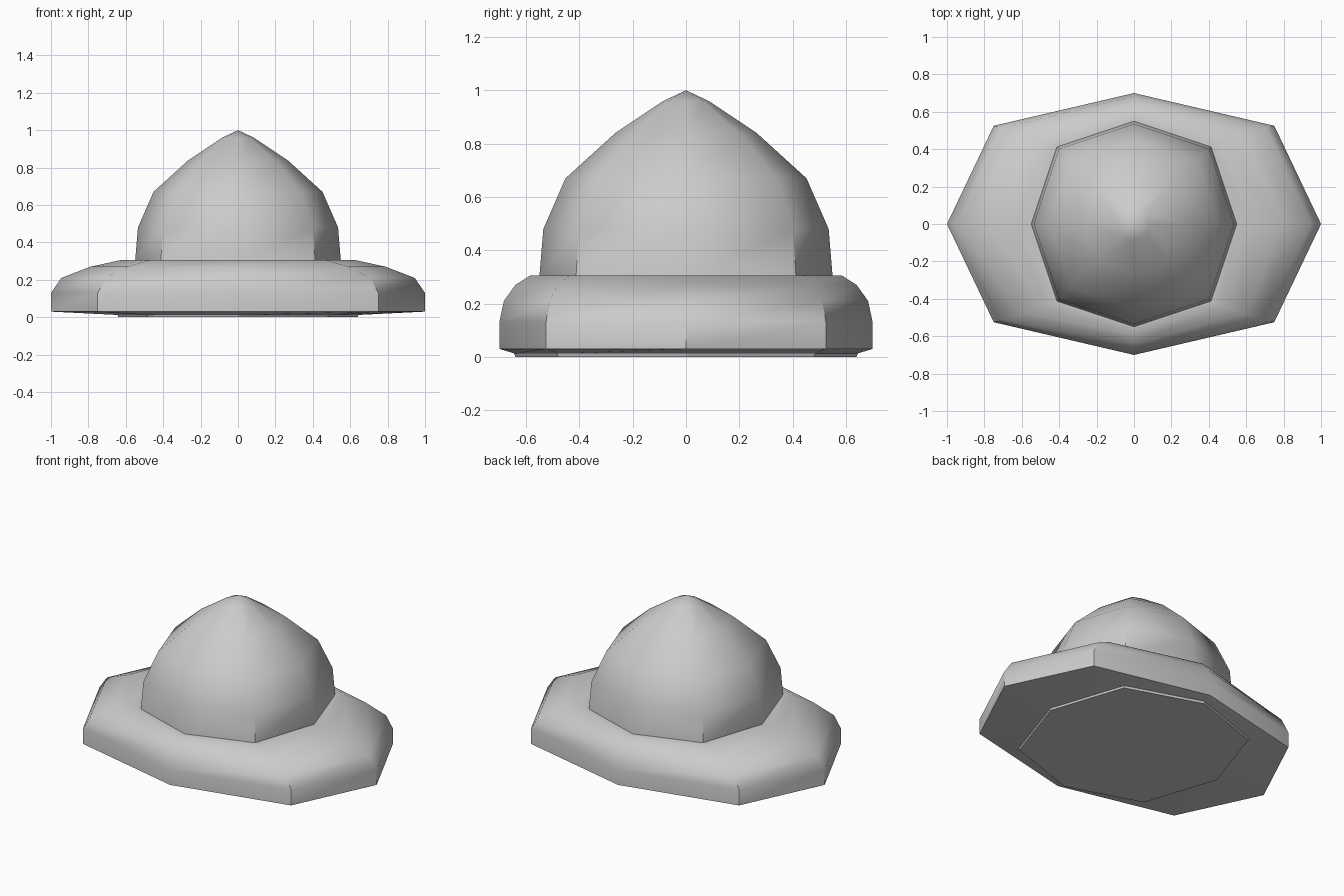
import bpy, bmesh

if "Cube" in bpy.data.objects:
    bpy.data.objects.remove(bpy.data.objects["Cube"])

# Eight compass directions; diagonals sit slightly outside a true circle
DIRS = [(1, 0), (.75, .75), (0, 1), (-.75, .75), (-1, 0), (-.75, -.75), (0, -1), (.75, -.75)]


def stack(name, rings, angle):
    """Skin a stack of eight-sided rings given as (x radius, y radius, z)."""
    bm = bmesh.new()
    loops = []
    for rx, ry, z in rings:
        if rx == 0:
            loops.append([bm.verts.new((0, 0, z))])
        else:
            loops.append([bm.verts.new((rx * x, ry * y, z)) for x, y in DIRS])
    for a, b in zip(loops, loops[1:]):
        for i in range(8):
            j = (i + 1) % 8
            if len(a) == 1:
                bm.faces.new((a[0], b[j], b[i]))
            elif len(b) == 1:
                bm.faces.new((a[i], a[j], b[0]))
            else:
                bm.faces.new((a[i], a[j], b[j], b[i]))
    bmesh.ops.recalc_face_normals(bm, faces=bm.faces)
    mesh = bpy.data.meshes.new(name)
    bm.to_mesh(mesh)
    bm.free()
    obj = bpy.data.objects.new(name, mesh)
    bpy.context.collection.objects.link(obj)
    bpy.ops.object.select_all(action='DESELECT')
    obj.select_set(True)
    bpy.context.view_layer.objects.active = obj
    bpy.ops.object.shade_smooth_by_angle(angle=angle)
    return obj


# Oval base with rounded shoulder, blending into the round top
stack("base", [(0, 0, .012), (.64, .64, .012), (1, .7, .03), (1, .7, .13),
               (.945, .683, .21), (.79, .64, .27), (.63, .585, .305),
               (.54, .54, .305), (0, 0, .305)], .87)

# Pointed dome
stack("dome", [(0, 0, .3), (.55, .55, .3), (.535, .535, .48), (.452, .452, .67),
               (.265, .265, .84), (.085, .085, .96), (0, 0, 1)], .87)

# Thin plate underneath
stack("bottom_plate", [(0, 0, 0), (.64, .64, 0), (.645, .645, .014), (0, 0, .014)], .6)
